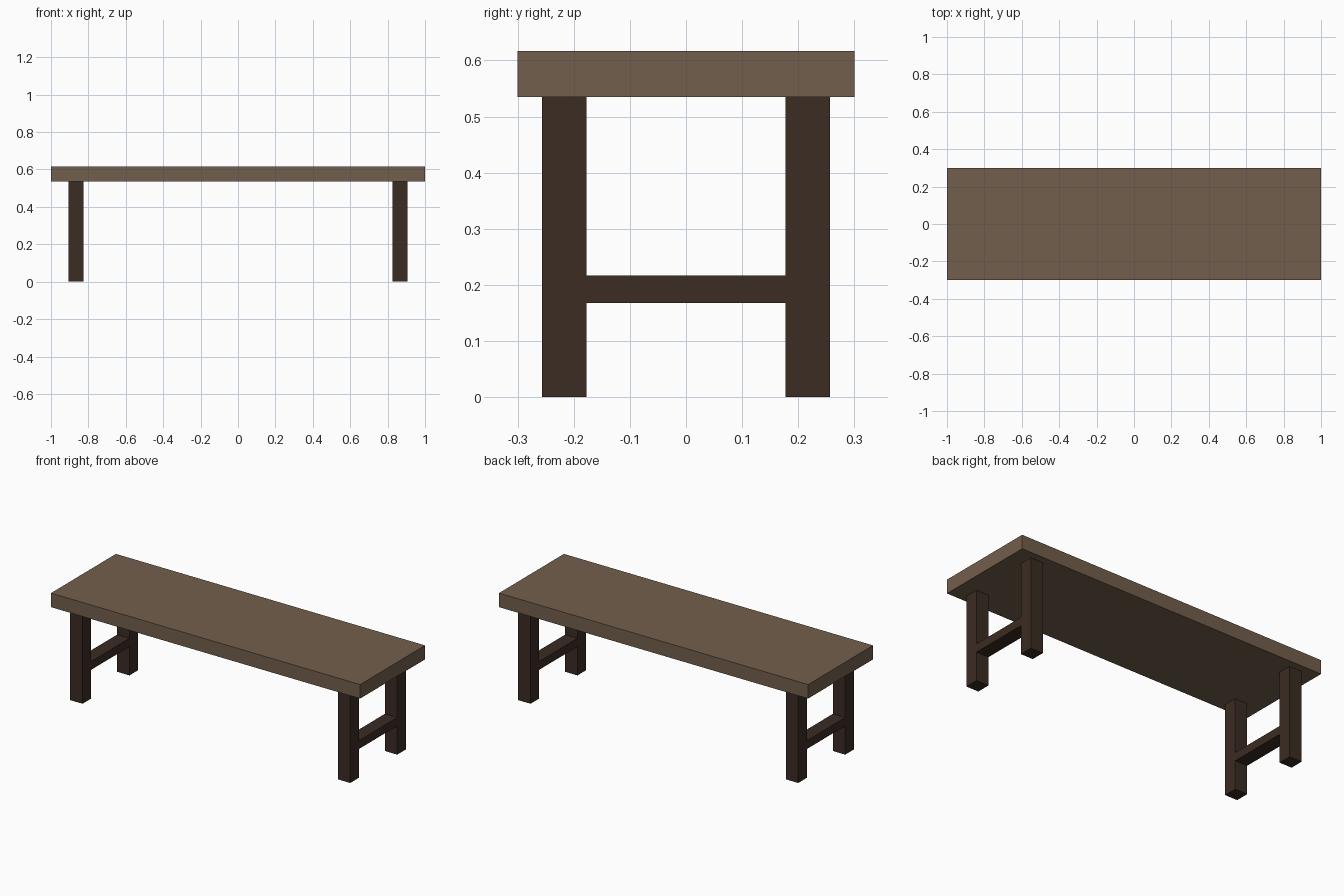
import bpy

if "Cube" in bpy.data.objects:
    bpy.data.objects.remove(bpy.data.objects["Cube"])


def material(name, rgb):
    m = bpy.data.materials.new(name)
    m.diffuse_color = (*rgb, 1.0)
    m.use_nodes = True
    m.node_tree.nodes["Principled BSDF"].inputs["Base Color"].default_value = m.diffuse_color
    return m


def box(name, lo, hi, mat):
    """Axis-aligned box between two corners."""
    bpy.ops.mesh.primitive_cube_add(size=1)
    ob = bpy.context.object
    ob.name = name
    ob.location = [(a + b) / 2 for a, b in zip(lo, hi)]
    ob.scale = [b - a for a, b in zip(lo, hi)]
    ob.data.materials.append(mat)
    return ob


light_wood = material("light brown wood", (0.171, 0.114, 0.074))
dark_wood = material("dark brown wood", (0.044, 0.025, 0.017))

SEAT_BOTTOM, SEAT_TOP = 0.535, 0.617
LEG = 0.08
LEG_X, LEG_Y = 0.866, 0.217

# Seat slab
box("seat", (-1, -0.3, SEAT_BOTTOM), (1, 0.3, SEAT_TOP), light_wood)

h = LEG / 2
for side, sx in (("left", -1), ("right", 1)):
    x = sx * LEG_X
    # Legs
    for end, sy in (("front", -1), ("back", 1)):
        y = sy * LEG_Y
        box(f"{end}_{side}_leg", (x - h, y - h, 0), (x + h, y + h, SEAT_BOTTOM), dark_wood)
    # Stretcher between the front and back legs
    inner = LEG_Y - h
    box(f"{side}_stretcher", (x - h, -inner, 0.168), (x + h, inner, 0.217), dark_wood)
